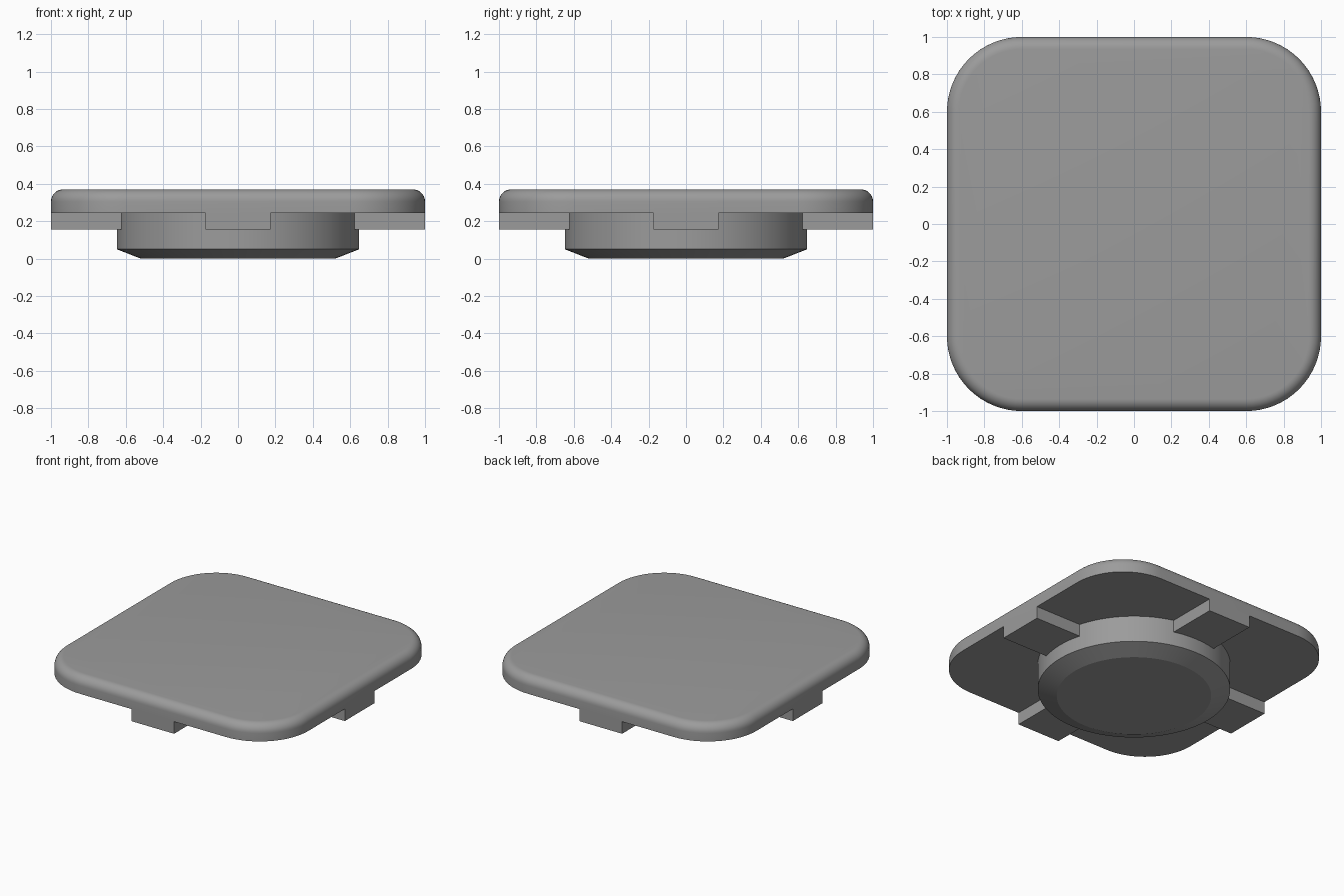
import bpy, bmesh, math

if "Cube" in bpy.data.objects:
    bpy.data.objects.remove(bpy.data.objects["Cube"])

PLATE_BOTTOM, PLATE_TOP = 0.245, 0.37
CORNER, ROUND = 0.40, 0.065

grey = bpy.data.materials.new("mid grey")
grey.diffuse_color = (0.33, 0.33, 0.33, 1)
grey.use_nodes = True
grey.node_tree.nodes["Principled BSDF"].inputs["Base Color"].default_value = grey.diffuse_color


def loft(name, rings):
    """Skin a stack of equal-length point rings and cap both ends."""
    bm = bmesh.new()
    loops = [[bm.verts.new(p) for p in ring] for ring in rings]
    n = len(loops[0])
    for a, b in zip(loops, loops[1:]):
        for i in range(n):
            j = (i + 1) % n
            bm.faces.new((a[i], a[j], b[j], b[i]))
    bm.faces.new(loops[0][::-1])
    bm.faces.new(loops[-1])
    mesh = bpy.data.meshes.new(name)
    bm.to_mesh(mesh)
    bm.free()
    mesh.materials.append(grey)
    obj = bpy.data.objects.new(name, mesh)
    bpy.context.collection.objects.link(obj)
    bpy.ops.object.select_all(action='DESELECT')
    obj.select_set(True)
    bpy.context.view_layer.objects.active = obj
    bpy.ops.object.shade_smooth_by_angle(angle=math.radians(15))
    return obj


def rounded_square(z, inset, steps=16):
    """Square outline with rounded corners, pulled in by inset."""
    c, r = 1 - CORNER, CORNER - inset
    pts = []
    for q, (sx, sy) in enumerate([(1, 1), (-1, 1), (-1, -1), (1, -1)]):
        for k in range(steps + 1):
            a = math.pi / 2 * (q + k / steps)
            pts.append((sx * c + r * math.cos(a), sy * c + r * math.sin(a), z))
    return pts


def circle(z, r, n=96):
    return [(r * math.cos(math.tau * i / n), r * math.sin(math.tau * i / n), z)
            for i in range(n)]


# Cover plate with a rounded upper edge
rings = [rounded_square(PLATE_BOTTOM, 0)]
for k in range(9):
    a = math.pi / 2 * k / 8
    rings.append(rounded_square(PLATE_TOP - ROUND * (1 - math.sin(a)),
                                ROUND * (1 - math.cos(a))))
loft("cover_plate", rings)

# Round plug below, chamfered at its lower edge
loft("round_plug", [circle(0, 0.52), circle(0.05, 0.648), circle(PLATE_BOTTOM, 0.648)])

# Four ribs running from the plug to the plate edges
for i, side in enumerate(("right", "back", "left", "front")):
    ring = [(0.60, -0.175), (1.0, -0.175), (1.0, 0.175), (0.60, 0.175)]
    rib = loft("rib_" + side, [[(x, y, z) for x, y in ring]
                               for z in (0.155, PLATE_BOTTOM)])
    rib.rotation_euler.z = i * math.pi / 2
